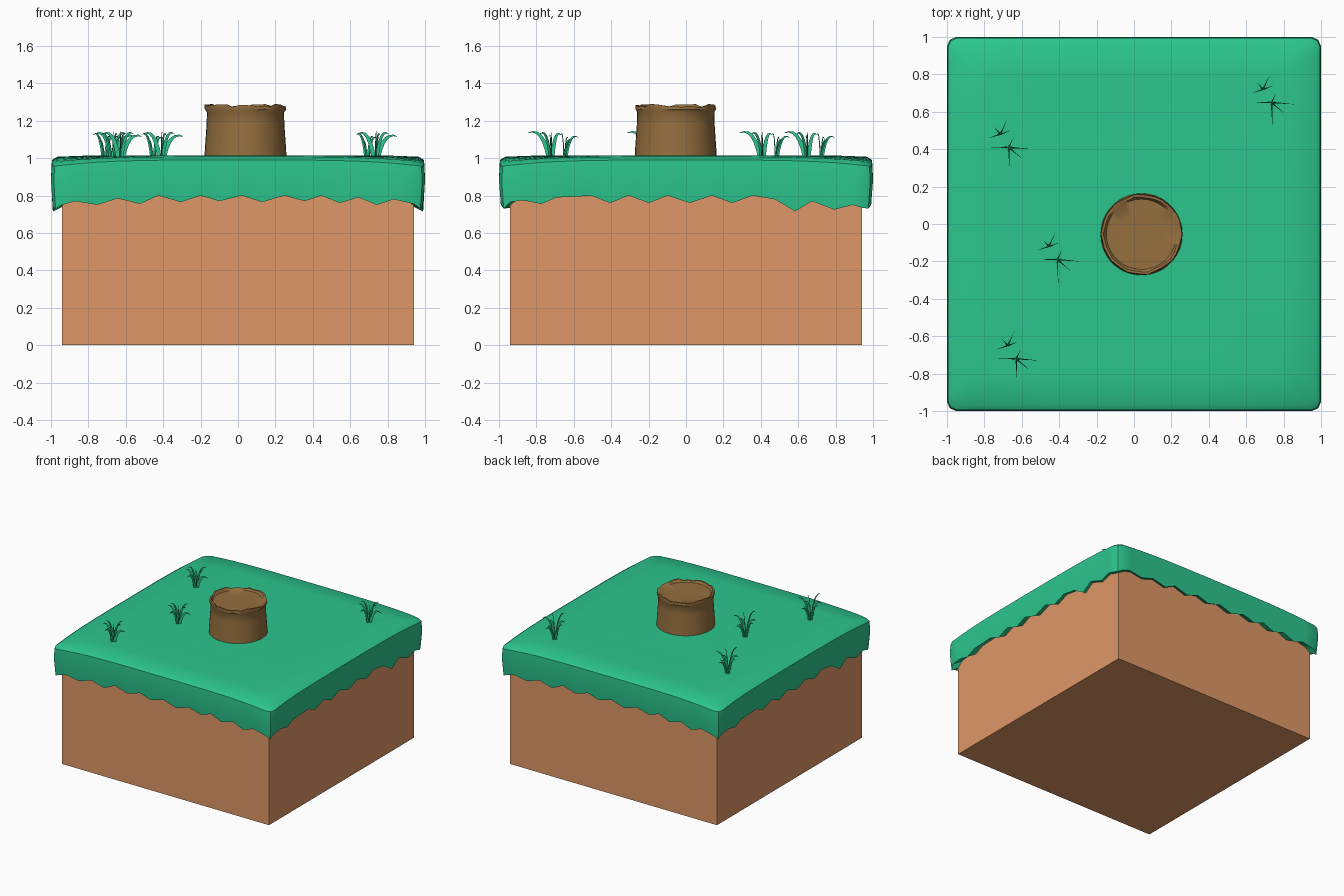
import bpy, bmesh, math, random
from mathutils import Vector

if "Cube" in bpy.data.objects:
    bpy.data.objects.remove(bpy.data.objects["Cube"])

random.seed(4)


def material(name, rgb):
    m = bpy.data.materials.new(name)
    m.diffuse_color = (*rgb, 1)
    m.use_nodes = True
    m.node_tree.nodes["Principled BSDF"].inputs["Base Color"].default_value = m.diffuse_color
    return m


GRASS = material("grass_green", (0.025, 0.565, 0.27))
DIRT = material("dirt_orange", (0.73, 0.31, 0.135))
WOOD = material("stump_brown", (0.30, 0.16, 0.05))


def finish(bm, name, mat, angle=None):
    bmesh.ops.recalc_face_normals(bm, faces=bm.faces)
    me = bpy.data.meshes.new(name)
    bm.to_mesh(me)
    bm.free()
    ob = bpy.data.objects.new(name, me)
    bpy.context.collection.objects.link(ob)
    me.materials.append(mat)
    if angle:
        bpy.ops.object.select_all(action='DESELECT')
        ob.select_set(True)
        bpy.context.view_layer.objects.active = ob
        bpy.ops.object.shade_smooth_by_angle(angle=math.radians(angle))
    return ob


def loft(bm, rings, cap_start=False, cap_end=False):
    """Skin a list of closed rings of points."""
    vs = [[bm.verts.new(p) for p in r] for r in rings]
    n = len(vs[0])
    for a, b in zip(vs, vs[1:]):
        for i in range(n):
            j = (i + 1) % n
            bm.faces.new((a[i], a[j], b[j], b[i]))
    if cap_start:
        bm.faces.new(vs[0][::-1])
    if cap_end:
        bm.faces.new(vs[-1])


# Dirt block
bm = bmesh.new()
bmesh.ops.create_cube(bm, size=1)
for v in bm.verts:
    v.co = Vector((v.co.x * 1.88, v.co.y * 1.88, (v.co.z + 0.5) * 0.9))
finish(bm, "dirt_block", DIRT)

# Grass cap with ragged hanging hem: (position along side, hem height)
front_hem = [(-.95, .75), (-.88, .77), (-.76, .75), (-.65, .785), (-.53, .755), (-.43, .80),
             (-.31, .765), (-.20, .80), (-.10, .77), (.02, .80), (.13, .765), (.25, .80),
             (.36, .77), (.45, .80), (.55, .76), (.65, .79), (.75, .75), (.84, .78), (.95, .755)]
right_hem = [(-.95, .765), (-.88, .775), (-.78, .755), (-.70, .79), (-.58, .795), (-.51, .80),
             (-.41, .76), (-.31, .80), (-.20, .76), (-.10, .80), (.02, .76), (.14, .80),
             (.25, .76), (.36, .80), (.48, .78), (.59, .715), (.68, .77), (.80, .725),
             (.90, .75), (.95, .735)]


def cap_ring(half, height, corner_drop, hem_offset=None):
    pts = []
    for side in range(4):
        hem = right_hem if side % 2 else front_hem
        c, s = ((1, 0), (0, 1), (-1, 0), (0, -1))[side]
        for u, hz in hem + [(.985, .73)]:
            x, y = u * half, -half * (.985 if u == .985 else 1)
            z = height - corner_drop * abs(u) ** 4
            if hem_offset is not None:
                z = hz + hem_offset
            pts.append((x * c - y * s, x * s + y * c, z))
    return pts


bm = bmesh.new()
loft(bm, [cap_ring(.93, 0, 0, .03), cap_ring(.99, 0, 0, 0), cap_ring(1.0, .89, .01),
          cap_ring(.995, .99, .035), cap_ring(.965, 1.008, .025),
          cap_ring(.8, 1.014, .01), cap_ring(.5, 1.015, 0)], cap_end=True)
finish(bm, "grass_cap", GRASS, 40)

# Tree stump with chipped bark rim
SEG = 36
chips = [random.uniform(-.008, .010) for _ in range(SEG)]
wobble = [random.uniform(-.005, .005) for _ in range(SEG)]


def stump_ring(r, z, chip=0.0):
    return [(.04 + (r + wobble[i] * chip) * math.cos(math.tau * i / SEG),
             -.055 + (r + wobble[i] * chip) * math.sin(math.tau * i / SEG),
             z + chips[i] * chip) for i in range(SEG)]


bm = bmesh.new()
loft(bm, [stump_ring(.221, .98), stump_ring(.217, 1.05), stump_ring(.208, 1.18),
          stump_ring(.206, 1.245), stump_ring(.216, 1.262, .5), stump_ring(.213, 1.28, 1),
          stump_ring(.200, 1.28, 1), stump_ring(.188, 1.266), stump_ring(.1, 1.264)],
     cap_start=True, cap_end=True)
finish(bm, "tree_stump", WOOD, 40)


# Grass tufts made of thin arching blades
def blade(bm, base, tip, width):
    a, b = Vector(base), Vector(tip)
    out = Vector((b.x - a.x, b.y - a.y, 0))
    side = Vector((-out.y, out.x, 0)).normalized()
    ctrl = Vector((a.x + out.x * .3, a.y + out.y * .3, b.z + .035))
    rings, steps = [], 6
    for i in range(steps + 1):
        t = i / steps
        p = a * (1 - t) ** 2 + ctrl * 2 * t * (1 - t) + b * t * t
        tan = ((ctrl - a) * (1 - t) + (b - ctrl) * t).normalized()
        nrm = side.cross(tan)
        w = width * (1 - t ** 2 * .95) * .5
        h = .004 * (1 - t * .9)
        rings.append([p + nrm * w, p + side * h, p - nrm * w, p - side * h])
    loft(bm, rings, True, True)


big_tips = [(.12, -.01, 1.115), (.005, -.125, 1.135), (.07, -.06, 1.13),
            (-.095, .0, 1.13), (.025, .05, 1.125)]
small_tips = [(-.105, .05, 1.125), (-.01, .145, 1.11), (.01, .09, 1.105), (-.075, .105, 1.09)]
for i, (x, y) in enumerate([(.735, .65), (-.67, .41), (-.41, -.19), (-.63, -.72)]):
    bm = bmesh.new()
    for dx, dy, z in big_tips:
        blade(bm, (x + dx * .1, y + dy * .1, 1.0), (x + dx, y + dy, z), .024)
    for dx, dy, z in small_tips:
        bx, by = -.045 + (dx + .045) * .1, .07 + (dy - .07) * .1
        blade(bm, (x + bx, y + by, 1.0), (x + dx, y + dy, z), .018)
    finish(bm, f"grass_tuft_{i + 1}", GRASS, 35)
